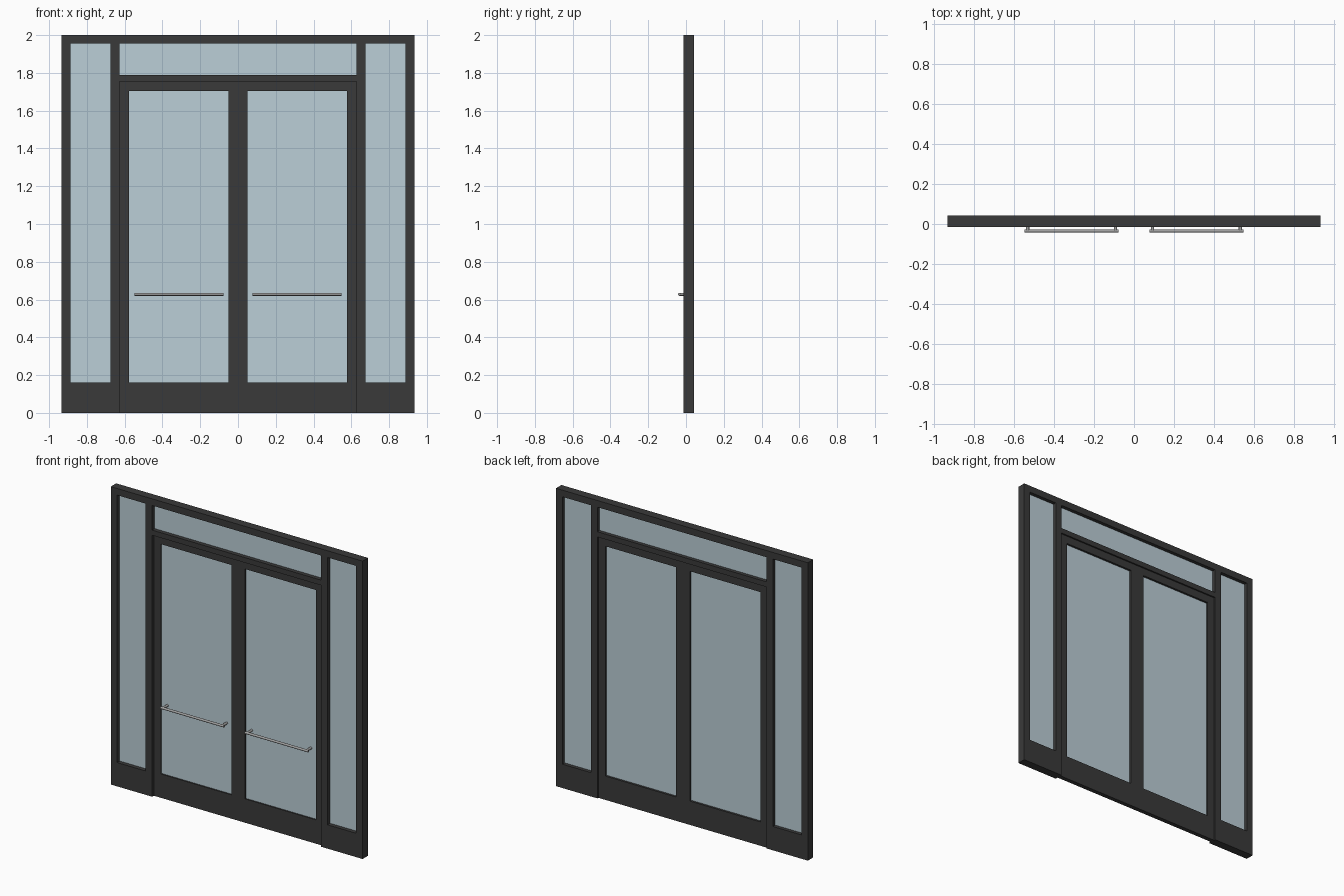
import bpy
import bmesh
from mathutils import Matrix, Vector

if "Cube" in bpy.data.objects:
    bpy.data.objects.remove(bpy.data.objects["Cube"])


def material(name, color):
    m = bpy.data.materials.new(name)
    m.diffuse_color = color
    m.use_nodes = True
    m.node_tree.nodes["Principled BSDF"].inputs["Base Color"].default_value = m.diffuse_color
    return m


METAL = material("dark_metal", (0.042, 0.042, 0.042, 1))
GLASS = material("glass", (0.5, 0.62, 0.68, 0.4))
STEEL = material("steel", (0.35, 0.35, 0.35, 1))

Y0, Y1 = -0.014, 0.043          # frame depth
D0, D1 = 0.004, 0.033           # recessed door depth
GY = 0.016                      # glass plane centre


def finish(name, bm, mat):
    me = bpy.data.meshes.new(name)
    bmesh.ops.recalc_face_normals(bm, faces=bm.faces)
    bm.to_mesh(me)
    bm.free()
    me.materials.append(mat)
    ob = bpy.data.objects.new(name, me)
    bpy.context.collection.objects.link(ob)
    return ob


def add_box(bm, x0, x1, y0, y1, z0, z1):
    size = Matrix.Diagonal((x1 - x0, y1 - y0, z1 - z0, 1))
    pos = Matrix.Translation(((x0 + x1) / 2, (y0 + y1) / 2, (z0 + z1) / 2))
    bmesh.ops.create_cube(bm, size=1, matrix=pos @ size)


def box(name, mat, *dims):
    bm = bmesh.new()
    add_box(bm, *dims)
    return finish(name, bm, mat)


def add_rod(bm, a, b, r):
    a, b = Vector(a), Vector(b)
    rot = (b - a).to_track_quat('Z', 'Y').to_matrix().to_4x4()
    bmesh.ops.create_cone(bm, cap_ends=True, segments=16, radius1=r, radius2=r,
                          depth=(b - a).length,
                          matrix=Matrix.Translation((a + b) / 2) @ rot)


def ring(name, outer, inner, y0, y1):
    """Rectangular border from outer to inner, each (x0, x1, z0, z1)."""
    bm = bmesh.new()
    loops = []
    for y in (y0, y1):
        for x0, x1, z0, z1 in (outer, inner):
            loops.append([bm.verts.new((x, y, z)) for x, z in
                          ((x0, z0), (x1, z0), (x1, z1), (x0, z1))])
    fo, fi, bo, bi = loops
    for p, q in ((fo, fi), (fi, bi), (bi, bo), (bo, fo)):
        for i in range(4):
            j = (i + 1) % 4
            bm.faces.new((p[i], p[j], q[j], q[i]))
    return finish(name, bm, METAL)


def mirrored(s, x0, x1):
    return tuple(sorted((s * x0, s * x1)))


# Transom over the doors
box("top_rail", METAL, -0.628, 0.628, Y0, Y1, 1.955, 2.0)
box("door_header", METAL, -0.628, 0.628, Y0, Y1, 1.755, 1.79)
box("transom_glass", GLASS, -0.628, 0.628, GY - 0.003, GY + 0.003, 1.79, 1.955)

for s, side in ((-1, "left"), (1, "right")):
    # Sidelight frame and pane
    pane = mirrored(s, 0.676, 0.888)
    ring(side + "_sidelight_frame", (*mirrored(s, 0.628, 0.935), 0, 2.0),
         (*pane, 0.16, 1.955), Y0, Y1)
    box(side + "_sidelight_glass", GLASS, *pane, GY - 0.003, GY + 0.003, 0.16, 1.955)

    # Door leaf and pane
    pane = mirrored(s, 0.051, 0.576)
    ring(side + "_door_frame", (*mirrored(s, 0, 0.628), 0, 1.755),
         (*pane, 0.16, 1.703), D0, D1)
    box(side + "_door_glass", GLASS, *pane, GY - 0.003, GY + 0.003, 0.16, 1.703)

    # Push bar on two standoffs
    bm = bmesh.new()
    add_rod(bm, (s * 0.078, -0.035, 0.628), (s * 0.548, -0.035, 0.628), 0.008)
    for x in (0.093, 0.533):
        add_rod(bm, (s * x, -0.035, 0.628), (s * x, GY - 0.003, 0.628), 0.008)
    finish(side + "_push_bar", bm, STEEL)
    bpy.context.view_layer.objects.active = bpy.data.objects[side + "_push_bar"]
    bpy.ops.object.select_all(action='DESELECT')
    bpy.context.object.select_set(True)
    bpy.ops.object.shade_smooth_by_angle()
